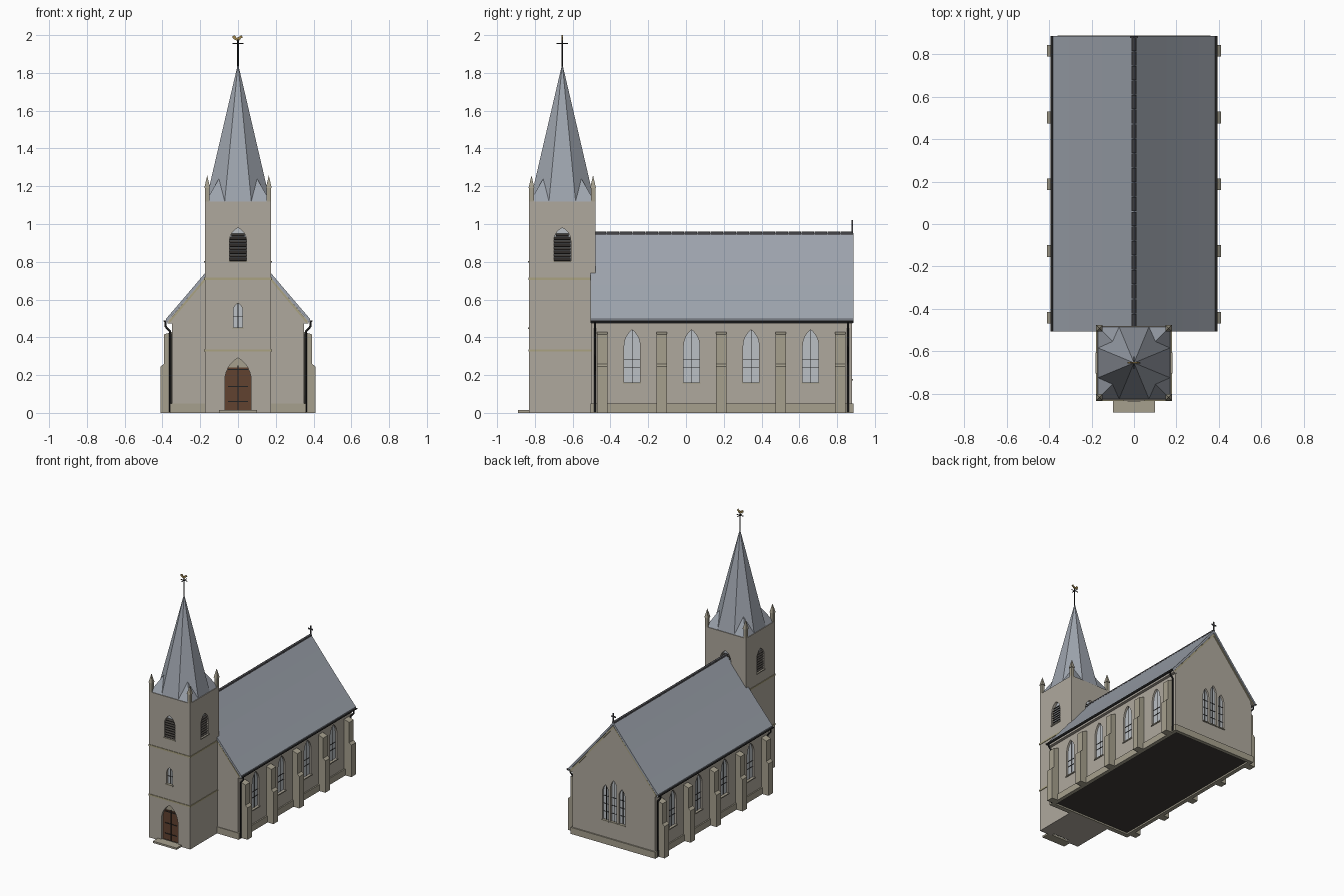
import bpy, bmesh, math
from mathutils import Matrix, Vector

if "Cube" in bpy.data.objects:
    bpy.data.objects.remove(bpy.data.objects["Cube"])

def mat(name, *c):
    m = bpy.data.materials.new(name)
    m.diffuse_color = (*c, 1)
    m.use_nodes = True
    m.node_tree.nodes["Principled BSDF"].inputs["Base Color"].default_value = m.diffuse_color
    return m

STONE = mat("wall_stone", .43, .395, .34)
TRIM = mat("buttress_stone", .38, .35, .27)
BAND = mat("band_stone", .40, .36, .22)
SLATE = mat("slate", .34, .37, .42)
RIDGE = mat("ridge_tile", .09, .09, .10)
GLASS = mat("glass", .50, .53, .56)
IRON = mat("iron", .015, .015, .015)
WOOD = mat("door_wood", .12, .055, .03)
DARK = mat("floor_dark", .05, .045, .04)
GOLD = mat("vane_metal", .35, .24, .08)
I = Matrix()

def finish(name, bm, m):
    bmesh.ops.recalc_face_normals(bm, faces=bm.faces)
    me = bpy.data.meshes.new(name)
    bm.to_mesh(me)
    bm.free()
    me.materials.append(m)
    o = bpy.data.objects.new(name, me)
    bpy.context.collection.objects.link(o)
    return o

def add_prism(bm, pts, y0, y1, M=I):
    """Extrude an (x, z) profile from y0 to y1."""
    a = [bm.verts.new(M @ Vector((x, y0, z))) for x, z in pts]
    b = [bm.verts.new(M @ Vector((x, y1, z))) for x, z in pts]
    bm.faces.new(a)
    bm.faces.new(b[::-1])
    for i in range(len(a)):
        j = (i + 1) % len(a)
        bm.faces.new((a[i], b[i], b[j], a[j]))

def prism(name, pts, y0, y1, m, M=I):
    bm = bmesh.new()
    add_prism(bm, pts, y0, y1, M)
    return finish(name, bm, m)

def rect(x0, x1, z0, z1):
    return [(x0, z0), (x1, z0), (x1, z1), (x0, z1)]

def box(name, x0, x1, y0, y1, z0, z1, m, M=I):
    return prism(name, rect(x0, x1, z0, z1), y0, y1, m, M)

def lancet(w, z0, zs, zt, n=6):
    """Pointed arch outline: half width, base, springing, apex."""
    h = zt - zs
    R = (w * w + h * h) / (2 * w)
    a = math.asin(h / R)
    r = [(w - R + R * math.cos(a * i / n), zs + R * math.sin(a * i / n)) for i in range(n + 1)]
    return [(w, z0)] + r + [(-x, z) for x, z in reversed(r[:-1])] + [(-w, z0)]

def frame(x, y, deg):
    """Wall frame: local -y points out of the wall."""
    return Matrix.Translation((x, y, 0)) @ Matrix.Rotation(math.radians(deg), 4, 'Z')

def cut(body, cutter):
    cutter.hide_render = True
    cutter.hide_viewport = True
    cutter.display_type = 'WIRE'
    mod = body.modifiers.new("openings", 'BOOLEAN')
    mod.operation = 'DIFFERENCE'
    mod.solver = 'EXACT'
    mod.object = cutter

def window(cutbm, M, w, z0, zs, zt, bars=(), name="window"):
    """Recess, glass, mullion, glazing bars and sill."""
    out = lancet(w, z0, zs, zt)
    add_prism(cutbm, out, -.02, .025, M)
    prism(name + "_glass", out, .014, .026, GLASS, M)
    box(name + "_mullion", -.0015, .0015, .011, .015, z0, zt, IRON, M)
    for z in bars:
        box(name + "_bar", -w, w, .011, .015, z - .0015, z + .0015, IRON, M)
    box(name + "_sill", -w - .006, w + .006, -.007, .014, z0 - .008, z0, TRIM, M)

# Nave: gabled body, plinth and floor
nave = prism("nave_walls", [(-.35, .02), (.35, .02), (.35, .51), (0, .927), (-.35, .51)], -.5, .878, STONE)
for s in (-1, 1):
    x0, x1 = sorted((s * .33, s * .36))
    box("plinth_side", x0, x1, -.505, .888, 0, .05, TRIM)
box("plinth_back", -.33, .33, .86, .888, 0, .05, TRIM)
box("plinth_front", -.33, .33, -.505, -.47, 0, .05, TRIM)
box("floor", -.33, .33, -.47, .86, .012, .03, DARK)

# Nave windows: four each side, three stepped lancets at the back
cb = bmesh.new()
for deg, x in ((90, .35), (-90, -.35)):
    for i in range(4):
        window(cb, frame(x, -.285 + .315 * i, deg), .042, .16, .355, .44, (.24, .285), "side_window")
for dx, top in ((-.07, .45), (0, .5), (.07, .45)):
    window(cb, frame(dx, .878, 180), .026, .18, top - .06, top, (.24, .3, .36), "back_window")
cut(nave, finish("nave_cutter", cb, STONE))

# Slightly sagging slate roof
N = 5
side = [(.382 * i / N, .952 - .455 * i / N - .004 * math.sin(math.pi * i / N)) for i in range(N + 1)]
top = [(-x, z) for x, z in side[:0:-1]] + side
prism("nave_roof", top + [(x, z - .022) for x, z in reversed(top)], -.506, .886, SLATE)
for i in range(20):
    y = -.49 + i * .0688
    prism("ridge_tile", [(-.011, .942), (0, .950), (.011, .942), (.009, .953), (0, .960), (-.009, .953)],
          y, y + .066, RIDGE)

# Eaves, gutters, downpipes, verge strips and buttresses on both sides
for s in (-1, 1):
    prism("eaves_board", [(s * .345, .472), (s * .372, .472), (s * .372, .495), (s * .345, .515)], -.5, .88, STONE)
    half = [(s * .384 + .011 * math.cos(t), .489 + .011 * math.sin(t))
            for t in [math.pi + math.pi * k / 6 for k in range(7)]]
    prism("gutter", half, -.506, .886, IRON)
    for y in (-.482, .858):
        c = bpy.data.curves.new("downpipe", 'CURVE')
        c.dimensions = '3D'
        c.bevel_depth = .006
        c.bevel_resolution = 1
        c.use_fill_caps = True
        path = [(.384, .482), (.384, .458), (.359, .43), (.359, .006)]
        sp = c.splines.new('POLY')
        sp.points.add(len(path) - 1)
        for p, (x, z) in zip(sp.points, path):
            p.co = (s * x, y, z, 1)
        c.materials.append(IRON)
        bpy.context.collection.objects.link(bpy.data.objects.new("downpipe", c))
    for y0, y1 in ((-.504, -.498), (.876, .882)):
        prism("verge_strip", [(s * .364, .488), (s * .364, .474), (0, .907), (0, .921)], y0, y1, BAND)
    for i in range(5):
        y = -.4425 + .315 * i
        prism("buttress", [(s * x, z) for x, z in ((.34, 0), (.41, 0), (.41, .245), (.392, .26),
              (.392, .415), (.34, .432))], y - .0275, y + .0275, TRIM)

# Gable cross at the back
box("cross_post", -.004, .004, .877, .885, .95, 1.02, RIDGE)
box("cross_arm", -.02, .02, .877, .885, .99, .998, RIDGE)

# Tower
TY, H = -.655, .175
tower = box("tower_walls", -H, H, TY - H, TY + H, 0, 1.12, STONE)
for z in (.33, .71):
    box("string_course", -H - .004, H + .004, TY - H - .004, TY + H + .004, z - .006, z + .006, BAND)
tb = bmesh.new()
for deg, x, y in ((0, 0, TY - H), (90, H, TY), (180, 0, TY + H), (-90, -H, TY)):
    M = frame(x, y, deg)
    arch = lancet(.045, .805, .91, .98)
    add_prism(tb, arch, -.02, .025, M)
    prism("belfry_backing", arch, .02, .026, GLASS, M)
    for k in range(8):
        z = .812 + k * .0185
        w = .044 if z < .925 else .034
        R = M @ Matrix.Translation((0, .013, z)) @ Matrix.Rotation(math.radians(35), 4, 'X')
        box("louvre", -w, w, -.009, .009, -.003, .003, DARK, R)
    box("belfry_sill", -.05, .05, -.006, .014, .797, .805, TRIM, M)
F = frame(0, TY - H, 0)
window(tb, F, .025, .452, .54, .58, (.51,), "tower_window")

# Doorway
door = lancet(.07, -.01, .17, .292)
add_prism(tb, door, -.02, .03, F)
prism("tympanum", [p for p in lancet(.07, .2, .2, .292)], .024, .032, TRIM, F)
prism("door", [(x, max(z, .012)) for x, z in door if z < .255], .018, .032, WOOD, F)
box("door_gap", -.0015, .0015, .0155, .02, .015, .25, IRON, F)
for z in (.06, .14, .23):
    box("door_hinge", -.052, .052, .015, .02, z - .003, z + .003, IRON, F)
box("door_step", -.1, .1, -.06, .01, 0, .014, TRIM, F)
cut(tower, finish("tower_cutter", tb, STONE))

# Broached octagonal spire
bm = bmesh.new()
a, b, zb, zt = .17, .0704, 1.12, 1.85
ring = [bm.verts.new((x, TY + y, zb)) for x, y in
        ((a, -b), (a, b), (b, a), (-b, a), (-a, b), (-a, -b), (-b, -a), (b, -a))]
tip = bm.verts.new((0, TY, zt))
bm.faces.new(ring[::-1])
for i in range(8):
    bm.faces.new((ring[i], ring[(i + 1) % 8], tip))
finish("spire", bm, SLATE)
for sx in (-1, 1):
    for sy in (-1, 1):
        bm = bmesh.new()
        v = [bm.verts.new((sx * x, TY + sy * y, z)) for x, y, z in
             ((b, a, zb), (a, a, zb), (a, b, zb), (.101, .101, 1.24))]
        for f in ((0, 1, 2), (0, 1, 3), (1, 2, 3), (2, 0, 3)):
            bm.faces.new([v[k] for k in f])
        finish("broach", bm, SLATE)
        # Corner pinnacle
        cx, cy = sx * .163, TY + sy * .163
        box("pinnacle_post", cx - .012, cx + .012, cy - .012, cy + .012, 1.1, 1.19, TRIM)
        bpy.ops.mesh.primitive_cone_add(vertices=4, radius1=.022, radius2=0, depth=.068,
                                        location=(cx, cy, 1.224), rotation=(0, 0, math.pi / 4))
        o = bpy.context.object
        o.name = "pinnacle_cap"
        o.data.materials.append(TRIM)

# Weathervane
bpy.ops.mesh.primitive_cylinder_add(vertices=8, radius=.004, depth=.15, location=(0, TY, 1.905))
bpy.context.object.name = "vane_rod"
bpy.context.object.data.materials.append(IRON)
box("vane_arm_x", -.03, .03, TY - .002, TY + .002, 1.953, 1.957, IRON)
box("vane_arm_y", -.002, .002, TY - .03, TY + .03, 1.953, 1.957, IRON)
prism("vane_bird", [(-.03, 1.985), (-.02, 1.978), (-.005, 1.97), (.008, 1.972), (.016, 1.983), (.026, 1.988),
      (.017, 2.0), (.008, 1.992), (-.008, 1.985), (-.016, 1.998), (-.028, 1.996)], TY - .003, TY + .003, GOLD)
